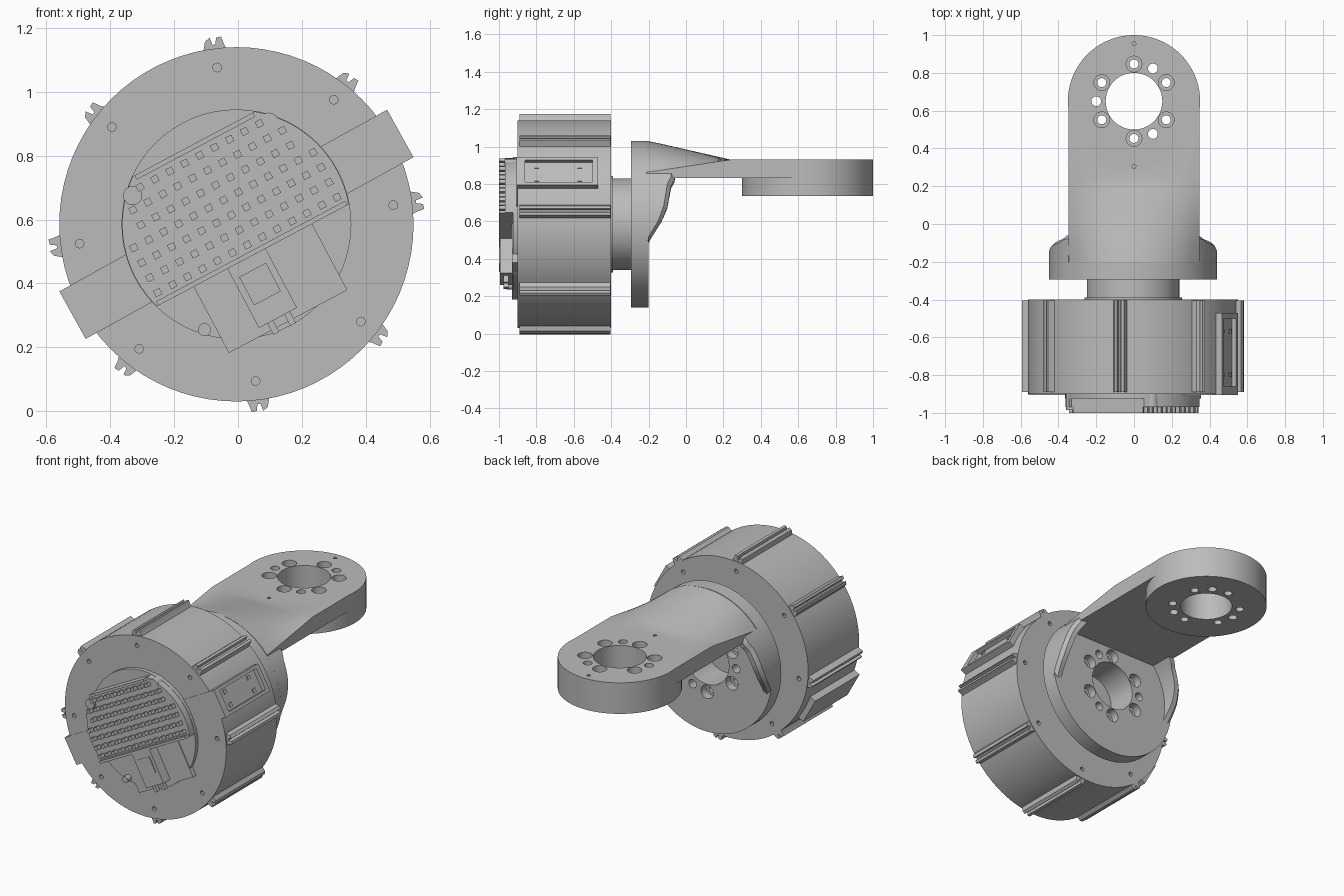
import bpy, bmesh
from math import sin, cos, pi, radians, asin, sqrt
from mathutils import Vector

if "Cube" in bpy.data.objects:
    bpy.data.objects.remove(bpy.data.objects["Cube"])

grey = bpy.data.materials.new("machined_grey")
grey.use_nodes = True
grey.diffuse_color = (0.5, 0.5, 0.5, 1)
grey.node_tree.nodes["Principled BSDF"].inputs["Base Color"].default_value = (0.5, 0.5, 0.5, 1)

CX, CZ = -0.005, 0.585      # motor axis, along y
EY = 0.65                   # output ring axis, along z
TILT = 28                   # tilt of the front electronics


def along_y(p, q, h):
    return Vector((CX + p, h, CZ + q))


def along_z(p, q, h):
    return Vector((p, EY + q, h))


def circle(r, n=64, p=0, q=0):
    return [(p + r * cos(2 * pi * i / n), q + r * sin(2 * pi * i / n)) for i in range(n)]


def rect(p0, p1, q0, q1):
    return [(p0, q0), (p1, q0), (p1, q1), (p0, q1)]


def prism(bm, pts, h0, h1, rot=0, place=along_y):
    """Extrude a flat outline between two heights, turned about the axis."""
    c, s = cos(radians(rot)), sin(radians(rot))
    pts = [(p * c - q * s, p * s + q * c) for p, q in pts]
    loft(bm, [[place(p, q, h) for p, q in pts] for h in (h0, h1)])


def loft(bm, sections):
    """Skin a closed body through a list of equal cross-sections."""
    rows = [[bm.verts.new(v) for v in sec] for sec in sections]
    n = len(rows[0])
    for a, b in zip(rows, rows[1:]):
        for i in range(n):
            j = (i + 1) % n
            bm.faces.new((a[i], a[j], b[j], b[i]))
    bm.faces.new(rows[0])
    bm.faces.new(rows[-1])


def finish(name, bm):
    bmesh.ops.recalc_face_normals(bm, faces=bm.faces)
    mesh = bpy.data.meshes.new(name)
    bm.to_mesh(mesh)
    bm.free()
    mesh.materials.append(grey)
    ob = bpy.data.objects.new(name, mesh)
    bpy.context.collection.objects.link(ob)
    return ob


def part(name, *prisms):
    """Make one object from (outline, h0, h1, rot, place) tuples."""
    bm = bmesh.new()
    for p in prisms:
        prism(bm, *p)
    return finish(name, bm)


def combine(ob, tool, operation="DIFFERENCE"):
    mod = ob.modifiers.new("combine", "BOOLEAN")
    mod.operation, mod.solver, mod.object, mod.use_self = operation, "EXACT", tool, True
    mesh = bpy.data.meshes.new_from_object(ob.evaluated_get(bpy.context.evaluated_depsgraph_get()))
    ob.modifiers.clear()
    ob.data = mesh
    bpy.data.objects.remove(tool)


def bolt_pattern(place, h0, h1, sink):
    """Bore, six counterbored bolt holes and three dowel holes."""
    holes = [(circle(0.15, 48), h0, h1, 0, place)]
    for i in range(6):
        spot = 30 + 60 * i
        holes.append((circle(0.024, 16, 0.197), h0, h1, spot, place))
        holes.append((circle(0.042, 16, 0.197), sink, h1, spot, place))
    for spot in (60, 180, 300):
        holes.append((circle(0.026, 16, 0.2), h0, h1, spot, place))
    return holes


# Motor housing with small screw holes on both faces
rib_angles = [7 + 45 * i for i in range(8)]
housing = part("motor_housing", (circle(0.555, 80), -0.9, -0.4))
combine(housing, part("screw_cutter", *[
    (circle(0.014, 8, 0.495), h, h + 0.06, a) for a in rib_angles for h in (-0.93, -0.43)]))

# Double-ridged ribs around the housing
rib = [(0.53, -0.045), (0.565, -0.03), (0.59, -0.024), (0.588, -0.008), (0.567, -0.003),
       (0.567, 0.006), (0.59, 0.012), (0.58, 0.028), (0.53, 0.042)]
part("housing_ribs", *[(rib, -0.89, -0.405, a) for a in rib_angles])

# Side blocks, the left one with an open pocket and two screw holes
block = rect(0.3, 0.587, -0.085, 0.085)
left_block = part("left_side_block", (block, -0.905, -0.47, 29))
combine(left_block, part("pocket_cutter", (rect(0.562, 0.7, -0.066, 0.066), -0.86, -0.5, 29)))
part("left_block_screws", *[(rect(0.55, 0.568, q - 0.012, q + 0.012), y, y + 0.025, 29)
                            for q in (-0.04, 0.04) for y in (-0.81, -0.58)])
part("right_side_block", (block, -0.905, -0.47, 209))

# Front base plate and its tab
part("front_base_plate", (circle(0.36), -0.925, -0.88),
     (rect(-0.21, 0.21, -0.345, -0.1), -0.93, -0.88, TILT))

# Circuit slab: a disc trimmed by two parallel chords
R, LOW, HIGH = 0.358, -0.11, 0.285
t0, t1 = asin(LOW / R), asin(HIGH / R)
arc = [t0 + (t1 - t0) * i / 16 for i in range(17)]
outline = [(R * cos(t), R * sin(t)) for t in arc] + [(-R * cos(t), R * sin(t)) for t in reversed(arc)]
part("circuit_slab", (outline, -0.968, -0.9, TILT))
part("slab_walls", (rect(-0.21, 0.21, HIGH - 0.015, HIGH), -1, -0.9, TILT),
     (rect(-0.335, 0.335, LOW, LOW + 0.015), -1, -0.9, TILT))

# Grid of header pins
pins = []
for i in range(-6, 7):
    for j in range(7):
        p, q = i * 0.053, -0.073 + j * 0.053
        if p * p + q * q < 0.335 ** 2:
            pins.append((rect(p - 0.011, p + 0.011, q - 0.011, q + 0.011), -1, -0.96, TILT))
part("header_pins", *pins)

# Cable connector and its two leads
part("connector", (rect(-0.09, 0.045, -0.32, -0.105), -0.995, -0.92, TILT),
     (rect(-0.07, 0.025, -0.25, -0.15), -1, -0.92, TILT))
part("connector_leads", *[(rect(p, p + 0.02, -0.36, -0.3), -0.975, -0.95, TILT) for p in (-0.06, 0.0)])
part("plate_screws", (circle(0.035, 16, 0.1, 0.315), -0.97, -0.9),
     (circle(0.03, 16, -0.325, 0.09), -0.985, -0.9), (circle(0.02, 16, -0.1, -0.33), -0.96, -0.9))

# Rotating neck between housing and bracket
neck = part("neck", (circle(0.245), -0.41, -0.28))
combine(neck, part("neck_cutter", (circle(0.15, 48), -0.39, -0.2)))
part("neck_collar", (circle(0.258), -0.41, -0.39))

# Bracket flange with its bolt pattern
FR = 0.445
flange = part("bracket_flange", (circle(FR, 80), -0.293, -0.2))
combine(flange, part("flange_cutter", *bolt_pattern(along_y, -0.32, -0.15, -0.25)))

# Curved gussets that grow out of the flange rim towards the arm
edge = [(0.47, -0.205), (0.5, -0.19), (0.6, -0.13), (0.68, -0.1), (0.8, -0.08), (0.84, -0.06), (2, -0.06)]


def gusset_reach(z):
    for (z0, y0), (z1, y1) in zip(edge, edge[1:]):
        if z < z1:
            return y0 + (y1 - y0) * max(0, (z - z0) / (z1 - z0))


for side, name in ((1, "left_gusset"), (-1, "right_gusset")):
    bm = bmesh.new()
    sections = []
    for i in range(21):
        a = radians(-15 + 55 * i / 20)
        y = gusset_reach(CZ + FR * sin(a))
        sections.append([along_y(side * r * cos(a), r * sin(a), h)
                         for r, h in ((0.395, -0.21), (FR, -0.21), (FR, y - 0.02), (FR - 0.02, y), (0.395, y))])
    loft(bm, sections)
    finish(name, bm)

# Arm: arched at the flange, flattening towards the output ring
bm = bmesh.new()
sections = []
for y in (-0.21, -0.15, -0.1, -0.05, 0, 0.05, 0.1, 0.15, 0.2, 0.24, 0.65):
    t = min(1, max(0, (y + 0.2) / 0.44))
    xs = [0.347 * (i / 8 - 1) for i in range(17)]
    top = [Vector((x, y, (CZ + sqrt(FR * FR - x * x)) * (1 - t) + 0.93 * t)) for x in xs]
    sections.append(top + [Vector((0.347, y, 0.832)), Vector((-0.347, y, 0.832))])
loft(bm, sections)
arm = finish("bracket_arm", bm)

# Output ring at the end of the arm, joined and drilled
combine(arm, part("output_ring", (circle(0.35, 80), 0.737, 0.93, 0, along_z)), "UNION")
combine(arm, part("ring_cutter", *bolt_pattern(along_z, 0.7, 1.0, 0.83),
                  *[(circle(0.011, 8, 0, q), 0.9, 1.0, 0, along_z) for q in (-0.345, 0.305)]))

# Smooth the round surfaces, keep the machined edges sharp
for ob in bpy.context.collection.objects:
    if ob.type == "MESH" and grey.name in ob.data.materials:
        ob.select_set(True)
        bpy.context.view_layer.objects.active = ob
bpy.ops.object.shade_smooth_by_angle(angle=radians(30))
